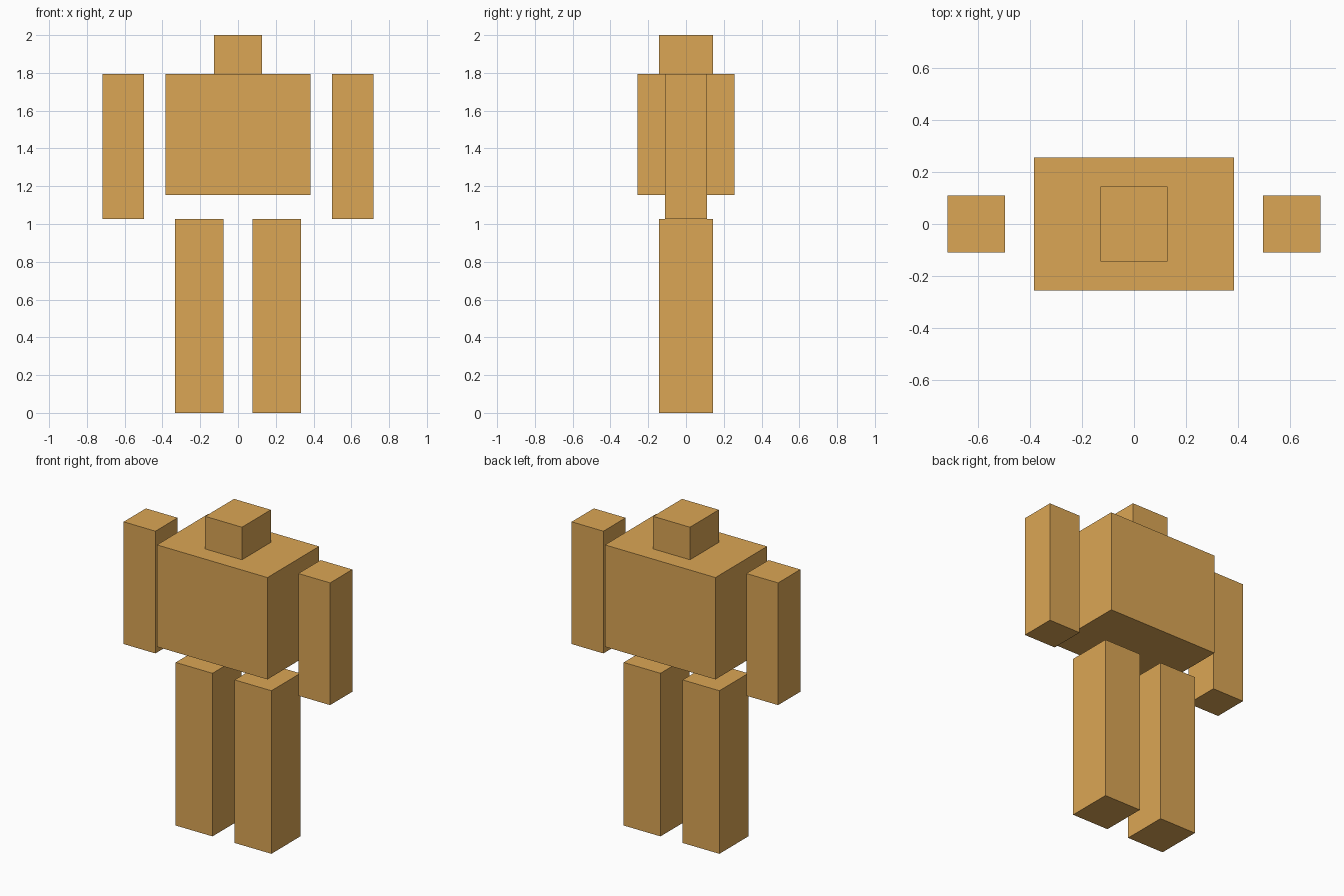
import bpy

if "Cube" in bpy.data.objects:
    bpy.data.objects.remove(bpy.data.objects["Cube"])

mat = bpy.data.materials.new("tan")
mat.diffuse_color = (0.71, 0.38, 0.09, 1)
mat.use_nodes = True
mat.node_tree.nodes["Principled BSDF"].inputs["Base Color"].default_value = mat.diffuse_color


def box(name, x, width, depth, z0, z1):
    """Box centred on y = 0, spanning z0 to z1."""
    bpy.ops.mesh.primitive_cube_add(size=1, location=(x, 0, (z0 + z1) / 2))
    ob = bpy.context.object
    ob.name = name
    ob.scale = (width, depth, z1 - z0)
    bpy.ops.object.transform_apply(location=False, rotation=False, scale=True)
    ob.data.materials.append(mat)
    return ob


HIP, WAIST, SHOULDER, TOP = 1.026, 1.154, 1.795, 2.0

# Body and head
box("torso", 0, 0.769, 0.513, WAIST, SHOULDER)
box("head", 0, 0.256, 0.287, SHOULDER, TOP)

# Paired limbs
for side, s in (("left", 1), ("right", -1)):
    box(side + "_arm", s * 0.608, 0.221, 0.221, HIP, SHOULDER)
    box(side + "_leg", s * 0.205, 0.256, 0.287, 0, HIP)
